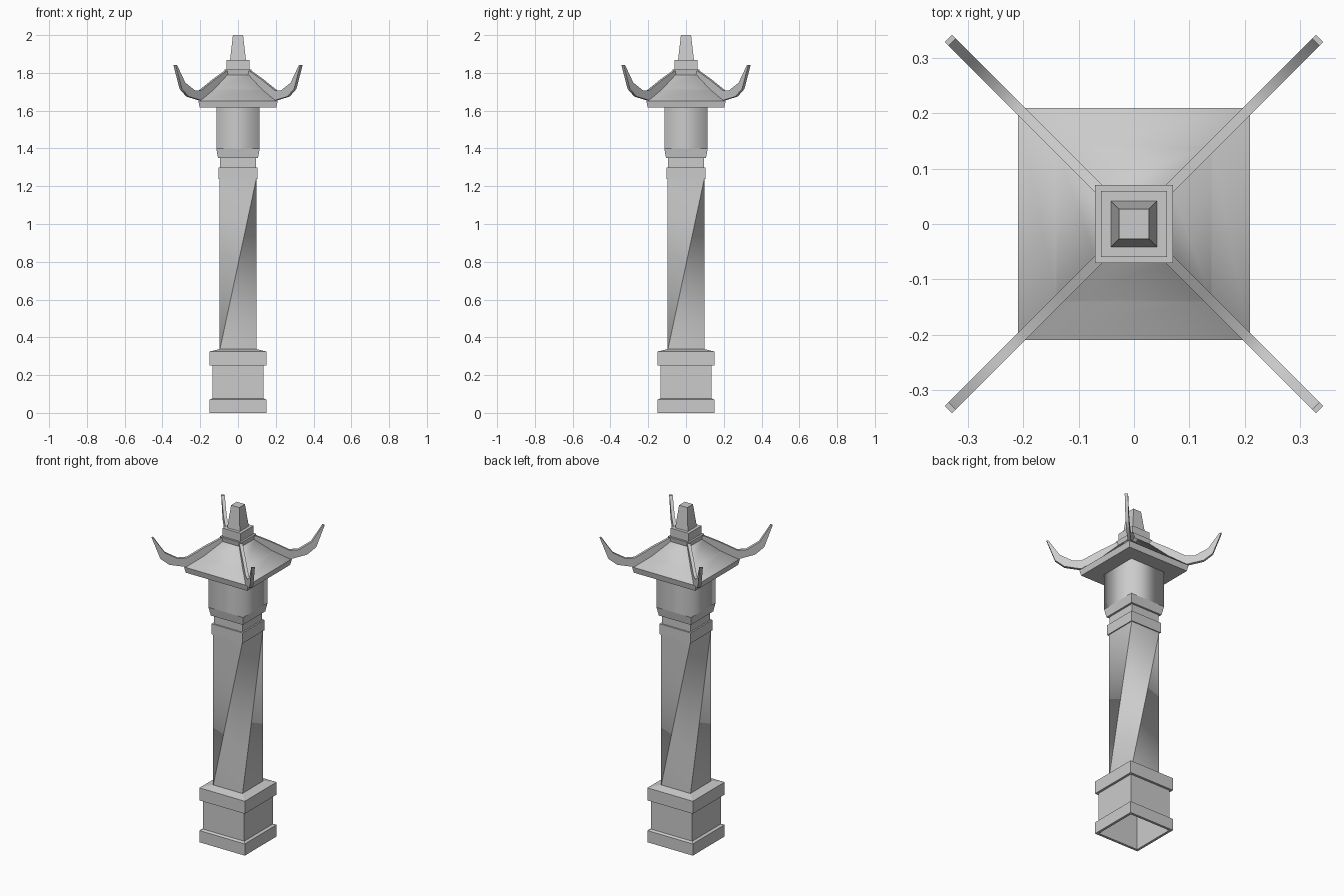
import bpy, bmesh, math
from mathutils import Vector

cube = bpy.data.objects.get("Cube")
if cube:
    bpy.data.objects.remove(cube)

stone = bpy.data.materials.new("grey stone")
stone.use_nodes = True
GREY = (0.6, 0.6, 0.6, 1)
stone.diffuse_color = GREY
stone.node_tree.nodes["Principled BSDF"].inputs["Base Color"].default_value = GREY


def finish(bm, name):
    mesh = bpy.data.meshes.new(name)
    bm.to_mesh(mesh)
    bm.free()
    mesh.materials.append(stone)
    obj = bpy.data.objects.new(name, mesh)
    bpy.context.collection.objects.link(obj)
    return obj


def tier(name, profile, soft=False, diagonal=None, bottom=True):
    """Square block lofted through (half width, height) rings.
    soft blends the shading round the corners; diagonal creases each side."""
    bm = bmesh.new()
    corners = [(-1, -1), (1, -1), (1, 1), (-1, 1)]
    rings = [[bm.verts.new((x * w, y * w, z)) for x, y in corners] for w, z in profile]
    for low, high in zip(rings, rings[1:]):
        for i in range(4):
            j = (i + 1) % 4
            a, b, c, d = low[i], low[j], high[j], high[i]
            if diagonal == "rising":
                sides = [(a, b, c), (a, c, d)]
            elif diagonal == "falling":
                sides = [(a, b, d), (b, c, d)]
            else:
                sides = [(a, b, c, d)]
            for side in sides:
                bm.faces.new(side).smooth = soft
    bm.faces.new(rings[-1])
    if bottom:
        bm.faces.new(rings[0][::-1])
    # Only the four corner edges stay soft
    for e in bm.edges:
        a, b = e.verts
        e.smooth = soft and a.co.x * b.co.x > 0 and a.co.y * b.co.y > 0 and a.co.z != b.co.z
    return finish(bm, name)


# Pedestal, hollow underneath
tier("plinth", [(0.135, 0.24), (0.135, 0), (0.15, 0), (0.15, 0.07), (0.136, 0.077),
                (0.136, 0.25)], bottom=False)
tier("pedestal_cap", [(0.15, 0.25), (0.15, 0.325)], diagonal="falling")
tier("pedestal_slope", [(0.15, 0.325), (0.1, 0.337)])

# Shaft and its mouldings
tier("shaft", [(0.097, 0.33), (0.097, 1.24)], soft=True, diagonal="rising")
tier("shaft_band", [(0.103, 1.238), (0.103, 1.3)])
tier("neck", [(0.094, 1.3), (0.094, 1.355)])
tier("collar", [(0.106, 1.35), (0.115, 1.4)])
tier("lantern_body", [(0.115, 1.4), (0.115, 1.62)], soft=True)

# Roof and finial
tier("eave", [(0.203, 1.617), (0.21, 1.652)])
tier("roof", [(0.21, 1.652), (0.14, 1.712), (0.068, 1.79)], soft=True)
tier("roof_collar", [(0.065, 1.785), (0.071, 1.818)])
tier("finial_base", [(0.06, 1.818), (0.06, 1.867)])
tier("finial", [(0.042, 1.867), (0.027, 2.0)], diagonal="rising")

# Upswept hip ribs: (distance along x and y, lower height, upper distance, upper height)
RIB = [(0.06, 1.78, 0.06, 1.815), (0.13, 1.715, 0.13, 1.765), (0.203, 1.655, 0.2, 1.708),
       (0.268, 1.675, 0.235, 1.708), (0.303, 1.715, 0.285, 1.748), (0.336, 1.842, 0.329, 1.842)]
for sx, sy, label in [(-1, -1, "front_right"), (1, -1, "front_left"),
                      (1, 1, "back_left"), (-1, 1, "back_right")]:
    bm = bmesh.new()
    side = Vector((-sy, sx, 0)).normalized() * 0.009
    rings = []
    for u, z, u2, z2 in RIB:
        low = Vector((sx * u, sy * u, z))
        high = Vector((sx * u2, sy * u2, z2))
        rings.append([bm.verts.new(p) for p in (low - side, low + side, high + side, high - side)])
    for r, s in zip(rings, rings[1:]):
        for i in range(4):
            j = (i + 1) % 4
            bm.faces.new((r[i], r[j], s[j], s[i]))
    bm.faces.new(rings[0][::-1])
    bm.faces.new(rings[-1])
    bmesh.ops.recalc_face_normals(bm, faces=bm.faces[:])
    for f in bm.faces:
        f.smooth = True
    for e in bm.edges:
        e.smooth = e.calc_face_angle() < math.radians(40)
    finish(bm, "hip_rib_" + label)
